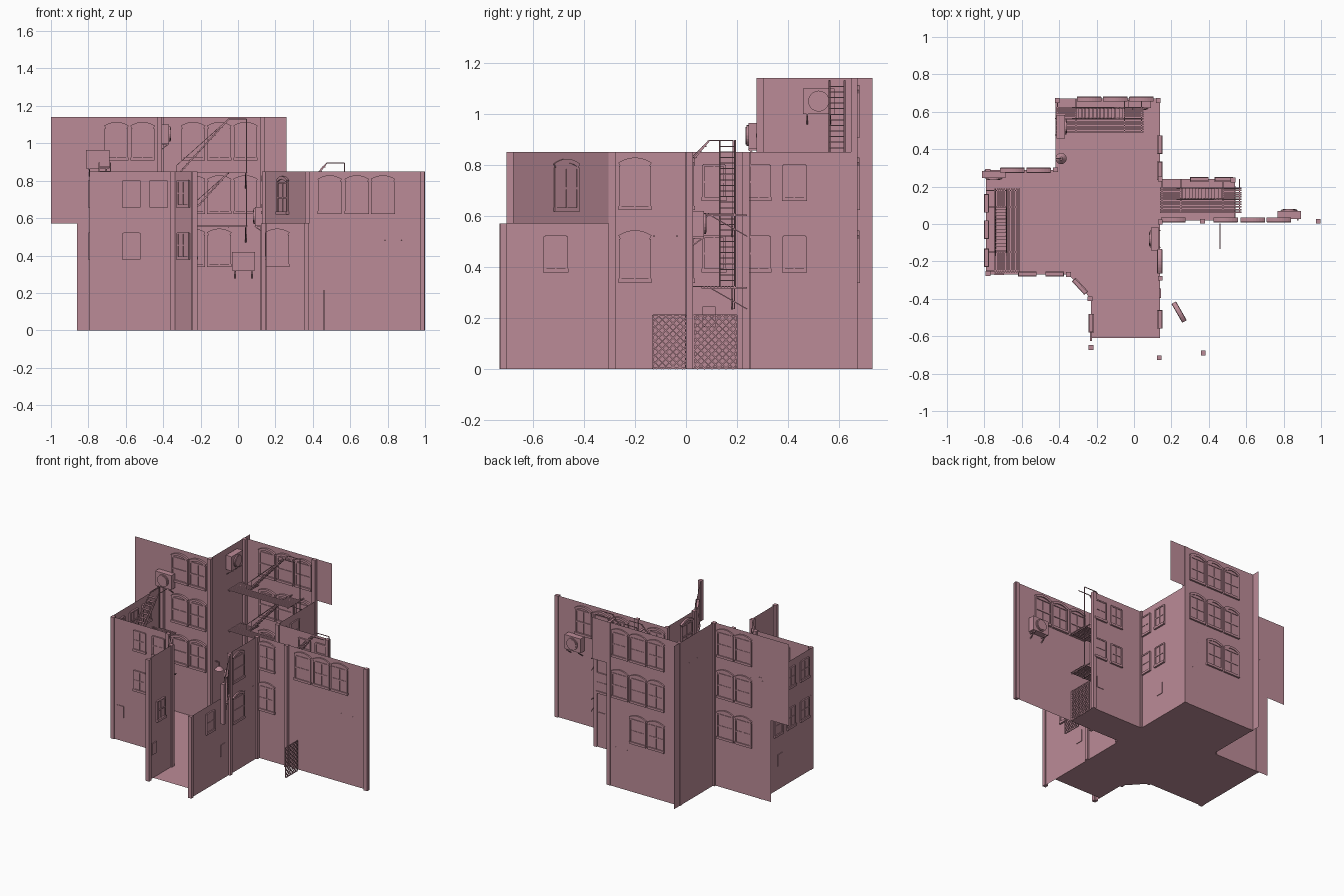
import bpy, bmesh, math
from mathutils import Matrix, Vector

if "Cube" in bpy.data.objects:
    bpy.data.objects.remove(bpy.data.objects["Cube"])

mat = bpy.data.materials.new("brick_pink")
mat.diffuse_color = (0.50, 0.26, 0.31, 1)
mat.use_nodes = True
mat.node_tree.nodes["Principled BSDF"].inputs["Base Color"].default_value = mat.diffuse_color


def finish(name, bm):
    me = bpy.data.meshes.new(name)
    bm.to_mesh(me)
    bm.free()
    me.materials.append(mat)
    ob = bpy.data.objects.new(name, me)
    bpy.context.collection.objects.link(ob)
    return ob


def frame(x, y, z, deg):
    """Wall frame: local x along the wall, local -y towards the street."""
    return Matrix.Translation((x, y, z)) @ Matrix.Rotation(math.radians(deg), 4, 'Z')


def box(bm, M, lo, hi):
    lo, hi = Vector(lo), Vector(hi)
    S = Matrix.Diagonal((*(hi - lo), 1))
    bmesh.ops.create_cube(bm, size=1, matrix=M @ Matrix.Translation((lo + hi) / 2) @ S)


def bar(bm, M, a, b, t=0.004):
    a, b = Vector(a), Vector(b)
    d = b - a
    R = d.to_track_quat('Z', 'Y').to_matrix().to_4x4()
    bmesh.ops.create_cube(bm, size=1, matrix=M @ Matrix.Translation((a + b) / 2) @ R
                          @ Matrix.Diagonal((t, t, d.length, 1)))


def prism(bm, M, pts, y0, y1):
    v0 = [bm.verts.new(M @ Vector((x, y0, z))) for x, z in pts]
    v1 = [bm.verts.new(M @ Vector((x, y1, z))) for x, z in pts]
    bm.faces.new(v0)
    bm.faces.new(v1[::-1])
    for i in range(len(pts)):
        j = (i + 1) % len(pts)
        bm.faces.new((v0[j], v0[i], v1[i], v1[j]))


# street floor
bm = bmesh.new()
plan = [(-.79, -.27), (-.35, -.27), (-.23, -.40), (-.23, -.61), (.14, -.61), (.14, .02), (.54, .02), (.54, .24),
        (.14, .24), (.14, .67), (-.42, .67), (-.42, .29), (-.79, .29)]
bm.faces.new([bm.verts.new((x, y, 0)) for x, y in plan])
finish("street_floor", bm)

# single-sheet facade walls: start, end, bottom, top
walls = [
    ("back_wall", (-.42, .67), (.14, .67), 0, 1.14), ("back_wall_upper_return", (.14, .67), (.26, .67), .85, 1.14),
    ("back_left_wall", (-.42, .29), (-.42, .73), 0, 1.14),
    ("left_arm_back_wall", (-.86, .29), (-.42, .29), 0, 1.14), ("left_arm_upper_return", (-1, .29), (-.86, .29), .57, 1.14),
    ("left_end_wall", (-.79, -.27), (-.79, .29), 0, .85), ("left_arm_front_wall", (-.79, -.27), (-.35, -.27), 0, .85),
    ("left_corner_wall", (-.35, -.27), (-.23, -.40), 0, .85), ("front_left_wall", (-.23, -.67), (-.23, -.40), 0, .85),
    ("front_right_low_wall", (.14, -.73), (.14, -.29), 0, .57), ("front_right_wall", (.14, -.29), (.14, .02), 0, .85),
    ("right_angled_upper_wall", (.14, -.29), (.375, -.70), .57, .85),
    ("right_arm_front_wall", (.14, .02), (1, .02), 0, .85), ("right_arm_back_wall", (.14, .24), (.54, .24), 0, .85),
    ("back_right_wall", (.14, .24), (.14, .67), 0, .85)]
for name, a, b, z0, z1 in walls:
    bm = bmesh.new()
    bm.faces.new([bm.verts.new(p) for p in ((*a, z0), (*b, z0), (*b, z1), (*a, z1))])
    finish(name, bm)

# corner pilasters
bm = bmesh.new()
for x, y, z0, z1 in [(-.42, .29, 0, 1.14), (-.41, .66, 0, 1.14), (.13, .66, 0, 1.14), (-.78, .28, 0, .85),
                     (-.78, -.265, 0, .85), (-.35, -.27, 0, .85), (-.235, -.40, 0, .85), (-.23, -.66, 0, .85),
                     (.135, -.715, 0, .57), (.14, -.29, 0, .85), (.14, .01, 0, .85), (.366, .015, 0, .85),
                     (.985, .015, 0, .85), (.53, .235, 0, .85), (.14, .24, 0, .85), (.37, -.69, .57, .85)]:
    box(bm, frame(x, y, 0, 0), (-.013, -.013, z0), (.013, .013, z1))
finish("corner_pilasters", bm)


# sash windows, flat or with a segmental arch hood
def window(bm, M, w, h, arch):
    r = w / 2
    box(bm, M, (-r, -.005, 0), (r, .005, h))
    for s in (-1, 1):
        box(bm, M, (s * r - .005, -.011, 0), (s * r + .005, .009, h))
    box(bm, M, (-r - .007, -.016, -.012), (r + .007, .012, .004))
    box(bm, M, (-r, -.011, h - .006), (r, .009, h + .003))
    box(bm, M, (-r, -.010, h * .46), (r, .008, h * .52))
    box(bm, M, (-.003, -.008, 0), (.003, .007, h))
    if arch:
        ts = [i / 4 - 1 for i in range(9)]
        under = [(t * r, h + .018 * (1 - t * t)) for t in ts]
        over = [(t * (r + .008), h + .014 + .020 * (1 - t * t)) for t in ts]
        prism(bm, M, [(-r, h)] + under[1:-1] + [(r, h)], -.006, .005)
        prism(bm, M, under + over[::-1], -.014, .010)


R3, R2, R1 = .92, .635, .35
arched = [(x, .67, z, 0) for x in (-.24, -.10, .04) for z in (R3, R2, R1) if not (x == .04 and z == R1)]
arched += [(x, .29, z, 0) for x in (-.65, -.51) for z in (R3, R2, R1)]
arched += [(x, .02, R2, 180) for x in (.21, .49, .635, .775)] + [(.21, .02, R1, 180)]
arched += [(.14, -.20, z, -90) for z in (R2, R1)]
plain = [(x, .24, z, 0) for x in (.35, .48) for z in (.67, .39)]
plain += [(.14, y, z, -90) for y in (.285, .425) for z in (.67, .39)] + [(.14, -.51, .39, -90)]
plain += [(-.57, -.27, .67, 180), (-.425, -.27, .67, 180), (-.57, -.27, .39, 180)]
plain += [(-.79, y, z, 90) for y in (-.18, -.03, .11) for z in (.67, .39)]
plain += [(-.29, -.335, z, 132.7) for z in (.67, .39)] + [(-.23, -.53, .39, 90)]
for name, data, w, h, arch in (("arched_windows", arched, .115, .16, True), ("sash_windows", plain, .085, .13, False),
                               ("angled_wall_window", [(.243, -.47, .63, -60.2)], .10, .16, True)):
    bm = bmesh.new()
    for p in data:
        window(bm, frame(*p), w, h, arch)
    finish(name, bm)

# small ground-floor hatches
bm = bmesh.new()
for p in [(.14, .42, .165, -90), (.14, -.37, .165, -90), (-.23, -.60, .165, 90), (-.72, -.27, .165, 180),
          (.48, .24, .165, 0), (-.79, .09, .165, 90)]:
    box(bm, frame(*p), (-.026, -.006, 0), (.026, .004, .08))
finish("wall_hatches", bm)

# air conditioners: case, round grille, brackets
for i, (x, y, z, a) in enumerate([(-.75, .29, .915, 0), (.03, .67, .37, 0), (-.42, .52, 1.05, 90),
                                  (.83, .02, .57, 180), (.14, -.08, .61, -90)]):
    bm = bmesh.new()
    M = frame(x, y, z, a)
    d = .05 if i else .045
    box(bm, M, (-.062, -d, -.05), (.062, -.006, .05))
    for r, y0 in ((.041, -d - .004), (.034, -d - .007)):
        bmesh.ops.create_cone(bm, cap_ends=True, segments=20, radius1=r, radius2=r, depth=.008,
                              matrix=M @ Matrix.Translation((0, y0, 0)) @ Matrix.Rotation(math.pi / 2, 4, 'X'))
    for s in (-.045, .045):
        bar(bm, M, (s, 0, -.054), (s, -d, -.054), .007)
        bar(bm, M, (s, 0, -.09), (s, -d, -.054), .005)
    finish("air_conditioner_%d" % (i + 1), bm)


# fire escape: two slatted landings, two flights, braces and a drop pole
def fire_escape(name, x, y, base, deg, L):
    bm = bmesh.new()
    M = frame(x, y, base, deg)
    s0, s1, rise = .11, L - .10, .285
    for k in range(2):
        z = k * rise
        for i in range(6):
            yy = -.18 + i * .0135
            box(bm, M, (0, yy, z - .004), (L, yy + .008, z))
        for i in range(5):
            yy = -.099 + i * .0115
            box(bm, M, (0, yy, z - .004), (s0, yy + .008, z))
            box(bm, M, (s1, yy, z - .004), (L, yy + .008, z))
        for xx in (.01, s0, s1, L - .01):
            box(bm, M, (xx - .003, -.18, z - .010), (xx + .003, 0, z - .004))
        for xx in (.01, L - .01):
            bar(bm, M, (xx, -.14, z - .01), (xx, 0, z - .09))
        for yy in (-.108, -.048):
            bar(bm, M, (s0, yy, z), (s1, yy, z + rise), .007)
            bar(bm, M, (s0 - .02, yy, z + .035), (s1, yy, z + rise + .0), .003)
            bar(bm, M, (s0 - .02, yy, z), (s0 - .02, yy, z + .035), .003)
        for i in range(1, 13):
            t = i / 13
            xx = s0 + (s1 - s0) * t
            box(bm, M, (xx - .009, -.105, z + rise * t - .002), (xx + .009, -.05, z + rise * t + .002))
    for yy in (-.108, -.048):
        bar(bm, M, (s1, yy, 2 * rise), (L - .005, yy, 2 * rise), .004)
    bar(bm, M, (L - .005, -.05, -.09), (L - .005, -.05, 2 * rise), .005)
    finish(name, bm)


fire_escape("back_fire_escape", -.42, .67, .56, 0, .47)
fire_escape("right_fire_escape", .14, .24, .325, 0, .435)
fire_escape("left_fire_escape", -.79, -.26, .325, 90, .45)


# lattice fences across the right alley
def fence(name, x, y0, y1, h=.212, pitch=.028):
    bm = bmesh.new()
    M, w = frame(x, y0, 0, 90), y1 - y0
    for i in range(1, int((w + h) / pitch) + 1):
        c = i * pitch - h
        a, b = max(0, c), min(w, c + h)
        if b - a > .004:
            bar(bm, M, (a, 0, a - c), (b, 0, b - c), .005)
            bar(bm, M, (w - a, 0, a - c), (w - b, 0, b - c), .005)
    for p, q in (((0, 0), (w, 0)), ((0, h), (w, h)), ((0, 0), (0, h)), ((w, 0), (w, h))):
        bar(bm, M, (p[0], 0, max(p[1], .003)), (q[0], 0, max(q[1], .003)), .005)
    finish(name, bm)


fence("alley_fence", .54, .03, .20)
fence("open_gate", .46, -.13, 0)

# hanging lamp on the corner
bm = bmesh.new()
M = frame(-.39, .35, .36, 0)
bmesh.ops.create_cone(bm, cap_ends=True, segments=14, radius1=.03, radius2=.008, depth=.025, matrix=M)
bar(bm, M, (0, 0, .01), (0, 0, .04), .006)
bar(bm, M, (0, 0, .04), (-.03, 0, .04), .006)
finish("corner_lamp", bm)
